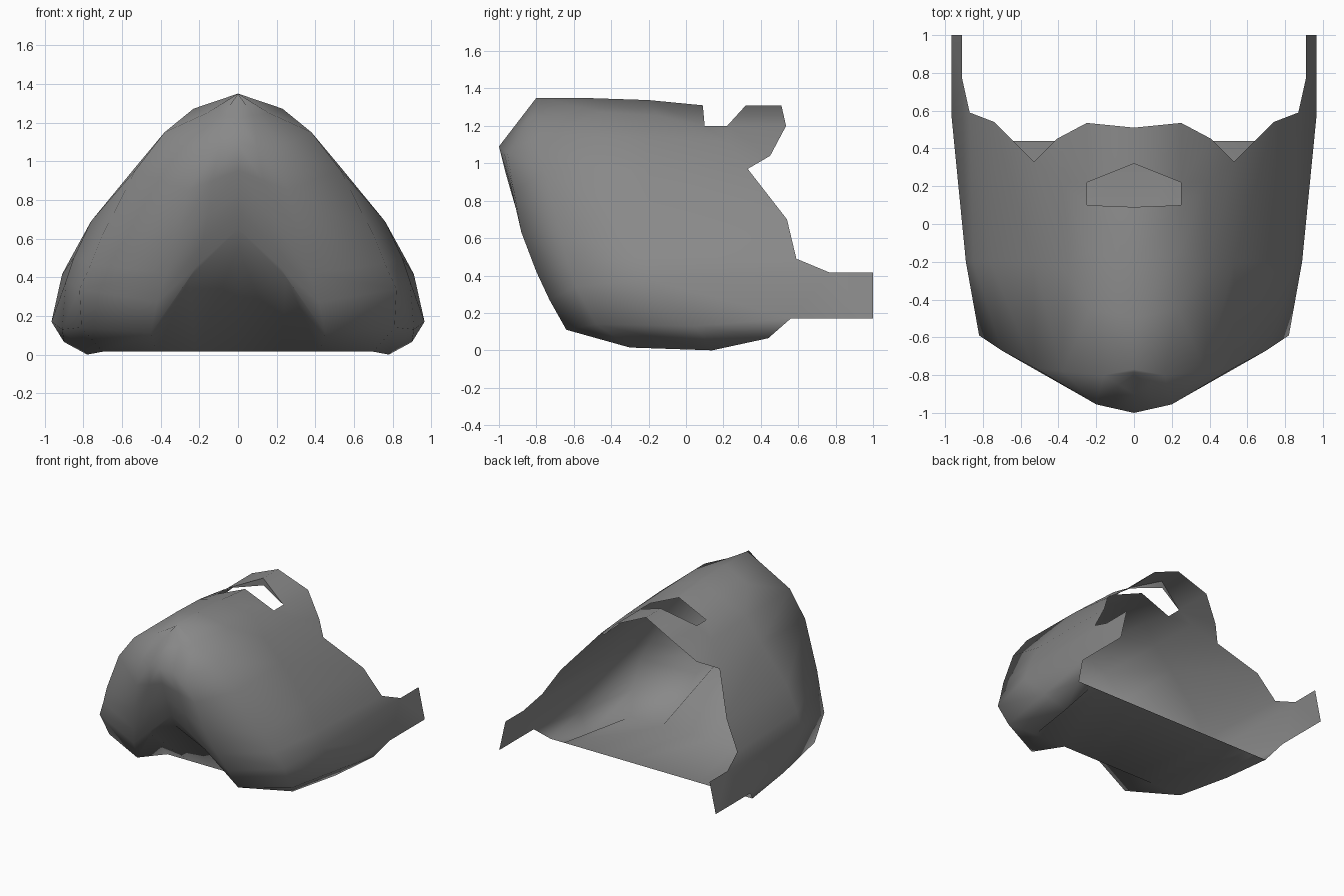
import bpy, bmesh, math

if "Cube" in bpy.data.objects:
    bpy.data.objects.remove(bpy.data.objects["Cube"])

grey = bpy.data.materials.new("mask_grey")
grey.diffuse_color = (0.25, 0.25, 0.25, 1)
grey.use_nodes = True
grey.node_tree.nodes["Principled BSDF"].inputs["Base Color"].default_value = grey.diffuse_color


def patch(bm, *points):
    pts = list(dict.fromkeys(points))
    if len(pts) > 2:
        bm.faces.new([bm.verts.new(p) for p in pts])


def loft(bm, profiles):
    """Skin quads between neighbouring profiles with equal point counts."""
    for a, b in zip(profiles, profiles[1:]):
        for i in range(len(a) - 1):
            patch(bm, a[i], a[i + 1], b[i + 1], b[i])


def finish(bm, name, angle):
    bmesh.ops.remove_doubles(bm, verts=bm.verts, dist=0.002)
    bmesh.ops.recalc_face_normals(bm, faces=bm.faces)
    # make the shell face outward
    front = min(bm.faces, key=lambda f: f.calc_center_median().y)
    if front.normal.y > 0:
        bmesh.ops.reverse_faces(bm, faces=bm.faces)
    mesh = bpy.data.meshes.new(name)
    bm.to_mesh(mesh)
    bm.free()
    mesh.materials.append(grey)
    ob = bpy.data.objects.new(name, mesh)
    bpy.context.collection.objects.link(ob)
    mod = ob.modifiers.new("mirror", 'MIRROR')
    mod.use_clip = True
    bpy.ops.object.select_all(action='DESELECT')
    ob.select_set(True)
    bpy.context.view_layer.objects.active = ob
    bpy.ops.object.shade_smooth_by_angle(angle=math.radians(angle))


# Half-shell profiles, each running from the ridge down to the lower rim
centre = [(0, -.80, 1.35), (0, -.90, 1.22), (0, -1.0, 1.09), (0, -.965, .95),
          (0, -.92, .82), (0, -.885, .73), (0, -.85, .65), (0, -.80, .55)]
cheek = [(0, -.77, 1.35), (.16, -.80, 1.25), (.20, -.955, 1.06), (.26, -.92, .85),
         (.31, -.88, .63), (.37, -.80, .42), (.42, -.73, .27), (.45, -.64, .11)]
corner = [(0, -.50, 1.348), (.23, -.45, 1.272), (.38, -.78, 1.15), (.53, -.76, .955),
          (.70, -.67, .62), (.76, -.63, .47), (.82, -.59, .34), (.81, -.48, .14)]
side = [(0, -.20, 1.338), (.24, -.15, 1.255), (.385, -.22, 1.14), (.53, -.20, .97),
        (.76, -.20, .69), (.85, -.20, .50), (.89, -.20, .38), (.91, .05, .13)]
rear = [(0, .09, 1.31), (.25, .10, 1.20), (.38, .22, 1.12), (.53, .33, .97),
        (.74, .54, .70), (.87, .59, .49), (.91, .77, .415), (.965, .56, .17)]
# Halfway profile with a raised lip so the mouth opening arches
lip = [tuple((a + b) / 2 for a, b in zip(p, q)) for p, q in zip(centre, cheek)]
lip[-1] = (.25, -.76, .40)
profiles = [centre, lip, cheek, corner, side, rear]

bm = bmesh.new()
loft(bm, profiles)

# Nose bridge arching behind the slot, with a flange under its front edge
hole, hole_side = (0, .32, 1.31), (.25, .22, 1.20)
back, back_side, back_low = (0, .51, 1.31), (.25, .535, 1.20), (.41, .45, 1.04)
patch(bm, hole, hole_side, back_side, back)
patch(bm, hole_side, rear[2], back_low, back_side)
patch(bm, rear[1], rear[2], hole_side)
patch(bm, rear[2], rear[3], back_low)
patch(bm, hole, hole_side, (0, .325, 1.25))

# Strap tab
patch(bm, rear[6], rear[7], (.965, 1, .17), (.91, 1, .415))

# Floor panel, sloping back under the mouth to its straight rear edge
rim = [p[-1] for p in profiles]
floor = [(0, -.30, .015), (.22, -.30, .015), (.42, -.30, .015), (.70, -.30, .015),
         (.78, .14, 0), (.90, .44, .065)]
edge = [(p[0], .44, .065) for p in floor]
loft(bm, [rim, floor, edge])

finish(bm, "face_mask_shell", 75)
